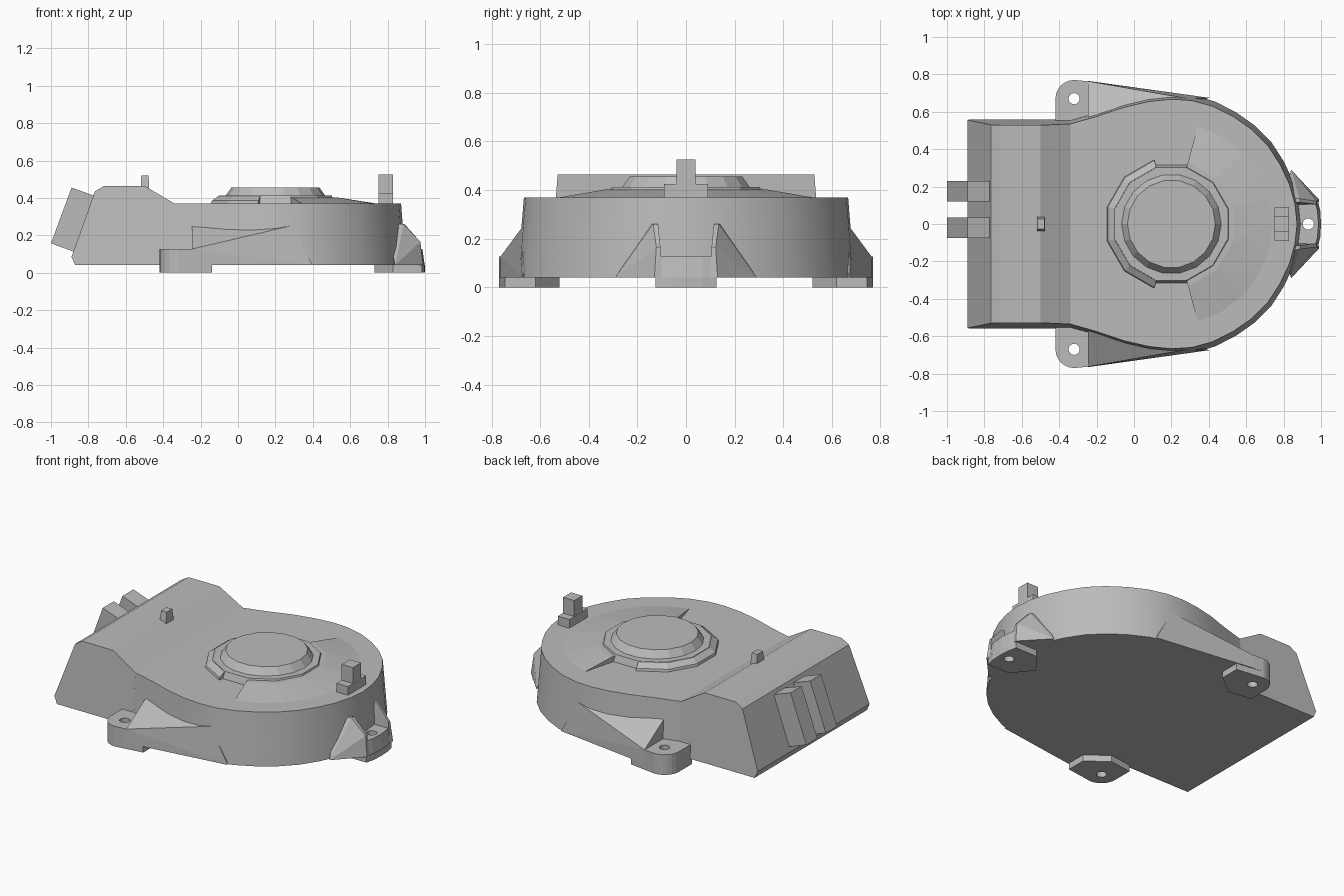
import bpy, bmesh
from math import sin, cos, radians, pi

cube = bpy.data.objects.get("Cube")
if cube:
    bpy.data.objects.remove(cube, do_unlink=True)

grey = bpy.data.materials.new("plain grey")
grey.use_nodes = True
colour = (0.5, 0.5, 0.5, 1)
grey.diffuse_color = colour
grey.node_tree.nodes["Principled BSDF"].inputs["Base Color"].default_value = colour


def finish(bm, name):
    bmesh.ops.recalc_face_normals(bm, faces=bm.faces)
    mesh = bpy.data.meshes.new(name)
    bm.to_mesh(mesh)
    bm.free()
    mesh.materials.append(grey)
    ob = bpy.data.objects.new(name, mesh)
    bpy.context.collection.objects.link(ob)
    return ob


def hull(name, points):
    """Convex solid around the points, with flat areas merged."""
    bm = bmesh.new()
    for p in points:
        bm.verts.new(p)
    res = bmesh.ops.convex_hull(bm, input=bm.verts)
    loose = {v for v in res["geom_interior"] if isinstance(v, bmesh.types.BMVert)}
    bmesh.ops.delete(bm, geom=list(loose), context='VERTS')
    bmesh.ops.dissolve_limit(bm, angle_limit=radians(1), verts=bm.verts, edges=bm.edges)
    return finish(bm, name)


def loft(name, lower, upper):
    """Solid between two outlines with equal point counts."""
    bm = bmesh.new()
    a = [bm.verts.new(p) for p in lower]
    b = [bm.verts.new(p) for p in upper]
    n = len(a)
    for i in range(n):
        j = (i + 1) % n
        bm.faces.new((a[i], a[j], b[j], b[i]))
    bm.faces.new(a)
    bm.faces.new(b)
    return finish(bm, name)


def prism(name, outline, z0, z1):
    return loft(name, [(x, y, z0) for x, y in outline], [(x, y, z1) for x, y in outline])


def box(name, x0, x1, y0, y1, z0, z1):
    return prism(name, [(x0, y0), (x1, y0), (x1, y1), (x0, y1)], z0, z1)


def ring(radius, z, start=15, stop=345, step=30):
    return [(0.2 + radius * cos(radians(a)), radius * sin(radians(a)), z)
            for a in range(start, stop + 1, step)]


def drill(parts, x, y):
    """Cut a screw hole through the parts."""
    cutter = prism("hole_cutter", [(x + 0.03 * cos(i * pi / 8), y + 0.03 * sin(i * pi / 8))
                                   for i in range(16)], -0.1, 0.2)
    cutter.hide_render = True
    cutter.hide_viewport = True
    for part in parts:
        mod = part.modifiers.new("screw_hole", 'BOOLEAN')
        mod.operation = 'DIFFERENCE'
        mod.solver = 'EXACT'
        mod.object = cutter


def mirrored(half):
    return half + [(x, -y) for x, y in reversed(half) if y > 0]


# Rounded main housing with slightly drafted walls
top_half = [(-0.34, 0.535), (-0.2, 0.575), (-0.05, 0.625), (0.08, 0.655), (0.2, 0.667),
            (0.31, 0.66), (0.42, 0.63), (0.53, 0.575), (0.63, 0.505), (0.715, 0.42),
            (0.78, 0.32), (0.83, 0.215), (0.86, 0.11), (0.872, 0)]
base_half = [(x if x < 0 else x + 0.028 * x, y * 1.04) for x, y in top_half]
base_half[0] = (-0.34, 0.56)
housing = loft("main_housing", [(x, y, 0.04) for x, y in mirrored(base_half)],
               [(x, y, 0.37) for x, y in mirrored(top_half)])
bpy.ops.object.select_all(action='DESELECT')
housing.select_set(True)
bpy.context.view_layer.objects.active = housing
bpy.ops.object.shade_smooth_by_angle(angle=radians(30))

# Raised outlet box with a leaning end face
profile = [(-0.87, 0.04), (-0.89, 0.085), (-0.765, 0.435), (-0.715, 0.465), (-0.5, 0.465),
           (-0.34, 0.37), (-0.34, 0.04)]
hull("outlet_box", [(x, s * (0.56 - 0.075 * (z - 0.04)), z) for x, z in profile for s in (1, -1)])

# Two leaning connector blocks and a small peg
for name, y0, y1 in (("upper_connector", 0.12, 0.23), ("lower_connector", -0.075, 0.035)):
    hull(name, [(x, y, z) for y in (y0, y1) for x, z in
                ((-1, 0.157), (-0.89, 0.455), (-0.77, 0.412), (-0.88, 0.113))])
hull("small_peg", [(x, s * w, z) for s in (1, -1) for x, w, z in
                   ((-0.52, 0.04, 0.44), (-0.475, 0.04, 0.44),
                    (-0.517, 0.028, 0.52), (-0.478, 0.028, 0.52))])

# Stepped post at the round end
box("post_base", 0.75, 0.83, -0.09, 0.09, 0.36, 0.425)
box("post_stem", 0.751, 0.829, -0.04, 0.04, 0.42, 0.525)

# Hub: sloping sector, outer half collar, ring and cap
centre = [(0.2, 0, 0.36)]
hull("sloping_sector", ring(0.54, 0.37, -75, 75, 15) + ring(0.345, 0.402, -75, 75)
     + [(0.2, 0, 0.36), (0.2, 0, 0.402)])
hull("half_collar", ring(0.358, 0.36, 105, 255) + ring(0.352, 0.385, 105, 255)
     + ring(0.315, 0.41, 105, 255) + centre)
loft("hub_ring", ring(0.33, 0.36), ring(0.312, 0.412))
loft("hub_cap", ring(0.275, 0.4, 0, 340, 20), ring(0.235, 0.456, 0, 340, 20))

# Side mounting ears with foot pads and ramped webs
for side, s in (("left", 1), ("right", -1)):
    corner = [(-0.32 - 0.1 * cos(a * pi / 12), 0.67 + 0.1 * sin(a * pi / 12)) for a in range(7)]
    back = [(-0.42, 0.54)] + corner
    ear = prism(side + "_ear", [(x, s * y) for x, y in back + [(-0.245, 0.763), (-0.245, 0.54)]],
                0.04, 0.127)
    pad = prism(side + "_foot_pad", [(x, s * y) for x, y in back + [(-0.14, 0.745), (-0.14, 0.62),
                                                                    (-0.27, 0.52)]], 0, 0.04)
    drill((ear, pad), -0.32, s * 0.67)
    hull(side + "_ear_web", [(x, s * y, z) for x, y, z in
                             ((-0.245, 0.5, 0.04), (-0.245, 0.765, 0.04), (-0.245, 0.763, 0.127),
                              (-0.245, 0.565, 0.25), (-0.245, 0.5, 0.25), (0.28, 0.672, 0.25),
                              (0.28, 0.6, 0.25), (0.4, 0.675, 0.04), (0.28, 0.6, 0.04))])
    # Gusset beside the end ear
    hull(side + "_end_gusset", [(x, s * y, z) for x, y, z in
                                ((0.8, 0.115, 0.26), (0.8, 0.15, 0.26), (0.89, 0.115, 0.26),
                                 (0.885, 0.135, 0.26), (0.975, 0.105, 0.165), (0.975, 0.122, 0.165),
                                 (0.99, 0.13, 0.04), (0.985, 0.1, 0.04), (0.84, 0.29, 0.04),
                                 (0.8, 0.1, 0.04))])

# End mounting ear
end = [(0.8, 0.12), (0.98, 0.125), (0.993, 0.07), (0.998, 0)]
end_ear = loft("end_ear", [(x, y, 0.04) for x, y in mirrored(end)],
               [(x - 0.012, y, 0.127) for x, y in mirrored(end)])
end_pad = prism("end_foot_pad", mirrored([(0.73, 0), (0.83, 0.125), (0.983, 0.125),
                                          (0.996, 0.07), (1, 0)])[:-1] + [(0.83, -0.125)], 0, 0.04)
drill((end_ear, end_pad), 0.932, 0)
